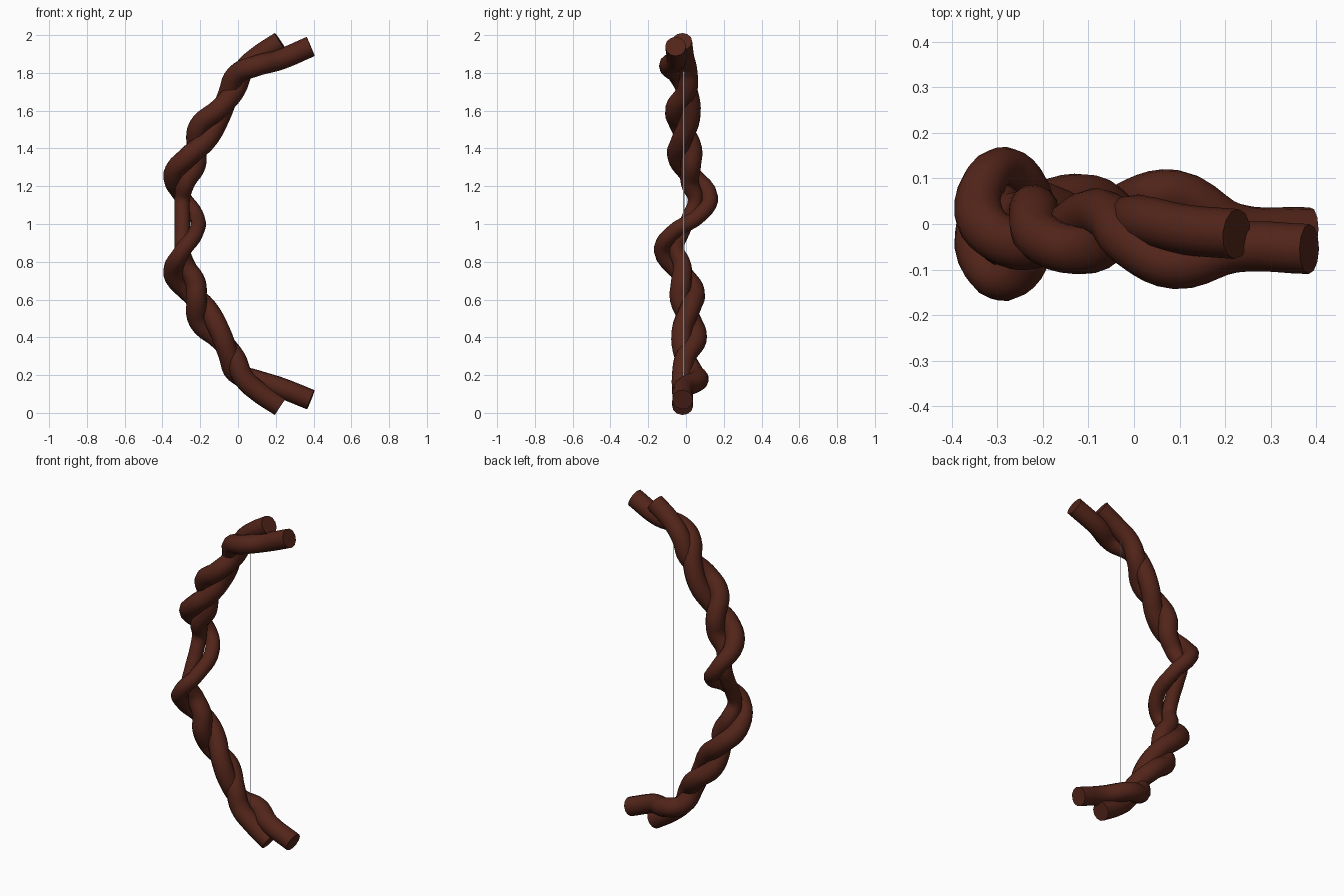
import bpy, math

if "Cube" in bpy.data.objects:
    bpy.data.objects.remove(bpy.data.objects["Cube"])

wood = bpy.data.materials.new("dark_wood")
wood.diffuse_color = (0.085, 0.018, 0.010, 1)
wood.use_nodes = True
wood.node_tree.nodes["Principled BSDF"].inputs["Base Color"].default_value = wood.diffuse_color


def strand(name, upper, lower_end, radius=0.055):
    """Tube through (x, y, z, thickness) points of the upper half, continued by a
    half turn about the x axis and finished with its own lower end."""
    lower = [(x, -y, 2 - z, t) for x, y, z, t in reversed(upper)]
    lower[-len(lower_end):] = lower_end
    pts = upper + lower
    cu = bpy.data.curves.new(name, 'CURVE')
    cu.dimensions = '3D'
    cu.bevel_depth = radius
    cu.bevel_resolution = 4
    cu.resolution_u = 5
    cu.use_fill_caps = True
    sp = cu.splines.new('BEZIER')
    sp.bezier_points.add(len(pts) - 1)
    for bp, p in zip(sp.bezier_points, pts):
        bp.co = p[:3]
        bp.radius = p[3]
        bp.handle_left_type = bp.handle_right_type = 'AUTO'
    cu.materials.append(wood)
    ob = bpy.data.objects.new(name, cu)
    bpy.context.collection.objects.link(ob)
    # turn into a mesh with smooth sides and crisp end caps
    bpy.ops.object.select_all(action='DESELECT')
    ob.select_set(True)
    bpy.context.view_layer.objects.active = ob
    bpy.ops.object.convert(target='MESH')
    bpy.ops.object.shade_smooth_by_angle(angle=math.radians(40))


# strand that swings wide around the grip
strand("long_strand", [
    (0.385, -0.055, 1.94, 1), (0.22, -0.052, 1.87, 1), (0.09, -0.088, 1.835, 1),
    (-0.01, -0.04, 1.79, 1), (-0.05, 0.01, 1.69, 1), (-0.10, 0.02, 1.56, 1),
    (-0.17, -0.025, 1.44, 1), (-0.26, -0.045, 1.36, 1), (-0.34, 0.02, 1.265, 1),
    (-0.295, 0.125, 1.145, 0.8), (-0.225, 0.075, 1.05, 0.75)],
    [(0.09, 0.065, 0.175, 1), (0.22, -0.008, 0.135, 1), (0.385, -0.018, 0.07, 1)])

# strand that stays near the core
strand("short_strand", [
    (0.225, -0.022, 1.965, 1), (0.11, -0.012, 1.89, 1), (0.03, 0.005, 1.815, 1),
    (-0.015, 0.005, 1.71, 1), (-0.10, -0.055, 1.61, 1), (-0.205, -0.03, 1.52, 1),
    (-0.22, 0.03, 1.40, 1), (-0.225, 0.025, 1.31, 1), (-0.275, 0.02, 1.22, 0.9),
    (-0.295, 0.05, 1.13, 0.75), (-0.295, 0.02, 1.04, 0.75)],
    [(0.03, -0.02, 0.185, 1), (0.11, -0.018, 0.11, 1), (0.225, -0.018, 0.035, 1)])

# bow string: thin flat strip between the tips
me = bpy.data.meshes.new("bow_string")
x, y, w = 0.09, -0.012, 0.003
me.from_pydata([(x, y - w, 0.16), (x, y + w, 0.16), (x, y + w, 1.84), (x, y - w, 1.84)],
               [], [(0, 1, 2, 3)])
bpy.context.collection.objects.link(bpy.data.objects.new("bow_string", me))
